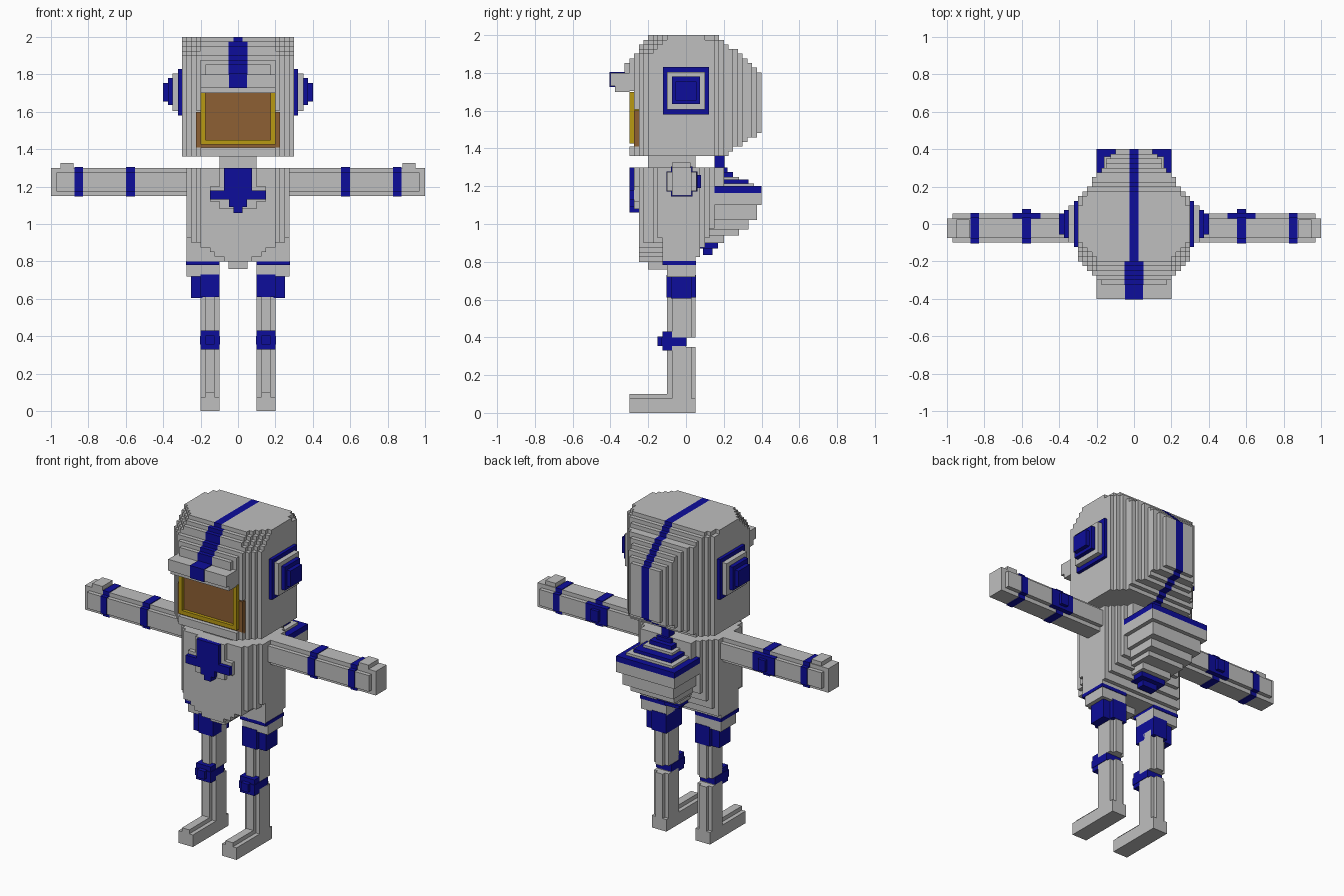
import bpy, bmesh

if "Cube" in bpy.data.objects:
    bpy.data.objects.remove(bpy.data.objects["Cube"], do_unlink=True)


def material(name, rgb):
    m = bpy.data.materials.new(name)
    m.use_nodes = True
    m.diffuse_color = (*rgb, 1)
    m.node_tree.nodes["Principled BSDF"].inputs["Base Color"].default_value = (*rgb, 1)
    return m


GREY = material("suit grey", (0.52, 0.52, 0.52))
BLUE = material("deep blue", (0.004, 0.004, 0.33))
GOLD = material("visor gold", (0.48, 0.32, 0.006))
BROWN = material("lens brown", (0.27, 0.115, 0.033))


def finish(name, bm, mats):
    me = bpy.data.meshes.new(name)
    bm.to_mesh(me)
    bm.free()
    for m in mats:
        me.materials.append(m)
    ob = bpy.data.objects.new(name, me)
    bpy.context.collection.objects.link(ob)


def part(name, mat, boxes, s=1):
    """One object made of boxes (x0, x1, y0, y1, z0, z1); s = -1 mirrors in x."""
    bm = bmesh.new()
    for x0, x1, y0, y1, z0, z1 in boxes:
        vs = bmesh.ops.create_cube(bm, size=1)["verts"]
        for v in vs:
            v.co = (s * (x0 + x1) / 2 + v.co.x * (x1 - x0),
                    (y0 + y1) / 2 + v.co.y * (y1 - y0),
                    (z0 + z1) / 2 + v.co.z * (z1 - z0))
    finish(name, bm, [mat])


def voxels(name, lo, hi, n, rule, mats):
    """Stepped solid: rule(x, y, z) gives a material index or None per cell."""
    size = [(hi[a] - lo[a]) / n[a] for a in range(3)]
    cells = {}
    for i in range(n[0]):
        for j in range(n[1]):
            for k in range(n[2]):
                c = (i, j, k)
                r = rule(*(lo[a] + (c[a] + 0.5) * size[a] for a in range(3)))
                if r is not None:
                    cells[c] = r
    bm, verts = bmesh.new(), {}

    def vert(p):
        if p not in verts:
            verts[p] = bm.verts.new([lo[a] + p[a] * size[a] for a in range(3)])
        return verts[p]

    for c, r in cells.items():
        for a in range(3):
            b, d = (a + 1) % 3, (a + 2) % 3
            for side in (0, 1):
                q = list(c)
                q[a] += 2 * side - 1
                if tuple(q) in cells:
                    continue
                ring = []
                for u, w in ((0, 0), (1, 0), (1, 1), (0, 1)):
                    p = list(c)
                    p[a] += side
                    p[b] += u
                    p[d] += w
                    ring.append(vert(tuple(p)))
                f = bm.faces.new(ring if side else ring[::-1])
                f.material_index = r
    bmesh.ops.dissolve_limit(bm, angle_limit=0.01, verts=bm.verts[:],
                             edges=bm.edges[:], delimit={'MATERIAL'})
    finish(name, bm, mats)


# Helmet: rounded stepped block with a blue crest stripe and a visor recess
def helmet(x, y, z):
    ax = abs(x)
    if ax > 0.3 - 0.75 * max(0, y - 0.125) - 0.9 * max(0, -0.175 - y):
        return None
    if z > 2.005 - 0.8 * max(0, y - 0.15) - 1.05 * max(0, -0.175 - y):
        return None
    if z < 1.36 + 0.65 * max(0, y - 0.2):
        return None
    ey = 0.6 * (y - 0.1) if y > 0.1 else max(0, -y - 0.1)
    if z > 1.8 and max(0, ax - 0.18) + ey + max(0, z - 1.85) > 0.25:
        return None
    if y < -0.25 and 1.4 < z < 1.7 and (ax < 0.2 or z < 1.6):
        return None
    if y < -0.3 and z < 1.6:
        return None
    wide = 0.05 if y < -0.2 else 0.025
    return 1 if ax < wide and (z > 1.72 or y > 0.2) else 0


voxels("helmet", (-0.3, -0.325, 1.36), (0.3, 0.4, 2.0), (24, 29, 26), helmet, [GREY, BLUE])
part("helmet_brim", GREY, [(-0.2, 0.2, -0.4, -0.3, 1.73, 1.8), (-0.2, 0.2, -0.375, -0.3, 1.7, 1.73)])
part("brim_stripe", BLUE, [(-0.048, 0.048, -0.404, -0.3, 1.726, 1.804)])

# Visor
part("visor_surround", BROWN, [(-0.225, 0.225, -0.275, -0.24, 1.4, 1.6)])
part("visor_lens", BROWN, [(-0.18, 0.18, -0.28, -0.24, 1.44, 1.7)])
part("visor_frame", GOLD, [(-0.2, -0.175, -0.3, -0.25, 1.425, 1.7),
                           (0.175, 0.2, -0.3, -0.25, 1.425, 1.7),
                           (-0.175, 0.175, -0.3, -0.25, 1.425, 1.45)])

# Neck and the stripe behind it
part("neck", GREY, [(-0.1, 0.1, -0.2, 0.05, 1.28, 1.37)])
part("neck_stripe", BLUE, [(-0.025, 0.025, 0.15, 0.205, 1.25, 1.37)])


# Torso: rounded plan, narrowing to a V in front and sloping in at the back
def torso(x, y, z):
    ax = abs(x)
    if ax > 0.275 - 0.6 * max(0, -0.125 - y) - 0.8 * max(0, y - 0.05):
        return None
    if y > min(0.2, 0.05 + 0.5 * (z - 0.8)):
        return None
    if y < -0.125 and ax > 0.06 + 1.6 * (z - 0.8):
        return None
    return 0


voxels("torso", (-0.275, -0.25, 0.8), (0.275, 0.2, 1.3), (22, 18, 20), torso, [GREY])
part("pelvis", GREY, [(-0.05, 0.05, -0.2, -0.05, 0.76, 0.82)])
part("chest_plate", GREY, [(-0.1, 0.1, -0.275, -0.24, 1.08, 1.3),
                           (-0.15, 0.15, -0.275, -0.24, 1.12, 1.2)])
part("chest_emblem", BLUE, [(-0.075, 0.075, -0.3, -0.27, 1.13, 1.3),
                            (-0.15, 0.15, -0.3, -0.27, 1.13, 1.18),
                            (-0.048, 0.048, -0.3, -0.27, 1.09, 1.14),
                            (-0.023, 0.023, -0.3, -0.24, 1.06, 1.1)])

# Backpack: stacked layers (z0, z1, half width, y0, y1)
grey_layers = [(0.9, 0.94, 0.1, 0.05, 0.2), (0.94, 0.97, 0.125, 0.05, 0.28),
               (0.97, 1.02, 0.15, 0.05, 0.33), (1.02, 1.1, 0.175, 0.05, 0.375),
               (1.1, 1.165, 0.2, 0.05, 0.4), (1.2, 1.215, 0.16, 0.05, 0.36),
               (1.235, 1.25, 0.1, 0.05, 0.28)]
blue_layers = [(1.165, 1.2, 0.2, 0.15, 0.4), (1.215, 1.235, 0.13, 0.15, 0.33),
               (1.25, 1.275, 0.075, 0.15, 0.25), (1.275, 1.298, 0.05, 0.15, 0.22)]
thruster = [(0.87, 0.9, 0.085, 0.07, 0.17), (0.835, 0.87, 0.05, 0.09, 0.14)]
for name, mat, layers in (("backpack", GREY, grey_layers), ("backpack_trim", BLUE, blue_layers),
                          ("backpack_thruster", BLUE, thruster)):
    part(name, mat, [(-w, w, y0, y1, z0, z1) for z0, z1, w, y0, y1 in layers])

for side, s in (("left", 1), ("right", -1)):
    # Ear pods
    part(side + "_ear_ring", BLUE, [(0.29, 0.32, -0.122, 0.122, 1.58, 1.83)], s)
    part(side + "_ear_pad", GREY, [(0.31, 0.35, -0.1, 0.1, 1.605, 1.805)], s)
    part(side + "_ear_cap", BLUE, [(0.34, 0.375, -0.075, 0.075, 1.635, 1.78),
                                   (0.37, 0.4, -0.055, 0.055, 1.655, 1.755)], s)
    # Arms with plus-shaped section
    part(side + "_arm", GREY, [(0.2, 1.0, -0.075, 0.03, 1.15, 1.3),
                               (0.2, 0.97, -0.1, 0.055, 1.175, 1.275)], s)
    part(side + "_thumb", GREY, [(0.88, 0.95, -0.075, 0.025, 1.25, 1.325)], s)
    for name, x0, x1 in (("_wrist_band", 0.83, 0.873), ("_elbow_band", 0.552, 0.6)):
        part(side + name, BLUE, [(x0, x1, -0.079, 0.034, 1.146, 1.304),
                                 (x0, x1, -0.104, 0.059, 1.171, 1.279)], s)
    part(side + "_elbow_pad", BLUE, [(0.5, 0.65, 0.02, 0.06, 1.171, 1.279),
                                     (0.55, 0.6, 0.05, 0.08, 1.19, 1.26)], s)
    # Hips and thighs
    part(side + "_hip", GREY, [(0.1, 0.275, -0.1, 0.05, 0.72, 0.785)], s)
    part(side + "_hip_belt", BLUE, [(0.1, 0.278, -0.125, 0.053, 0.782, 0.803)], s)
    part(side + "_thigh_guard", BLUE, [(0.1, 0.2, -0.103, 0.053, 0.61, 0.73),
                                       (0.19, 0.25, -0.08, 0.03, 0.605, 0.73)], s)
    # Legs with plus-shaped section, open behind the knee
    part(side + "_leg", GREY, [(0.1, 0.2, -0.075, 0.0, 0.0, 0.65),
                               (0.125, 0.175, -0.1, 0.0, 0.0, 0.65),
                               (0.1, 0.2, -0.02, 0.028, 0.4, 0.65),
                               (0.125, 0.175, -0.02, 0.05, 0.4, 0.65),
                               (0.1, 0.2, -0.02, 0.028, 0.0, 0.35),
                               (0.125, 0.175, -0.02, 0.05, 0.0, 0.35)], s)
    part(side + "_knee_pad", BLUE, [(0.097, 0.203, -0.13, 0.003, 0.355, 0.4),
                                    (0.1, 0.2, -0.125, -0.07, 0.33, 0.43),
                                    (0.125, 0.175, -0.15, -0.1, 0.355, 0.405)], s)
    part(side + "_foot", GREY, [(0.1, 0.2, -0.3, 0.05, 0.0, 0.075),
                                (0.125, 0.175, -0.3, 0.05, 0.05, 0.1)], s)
